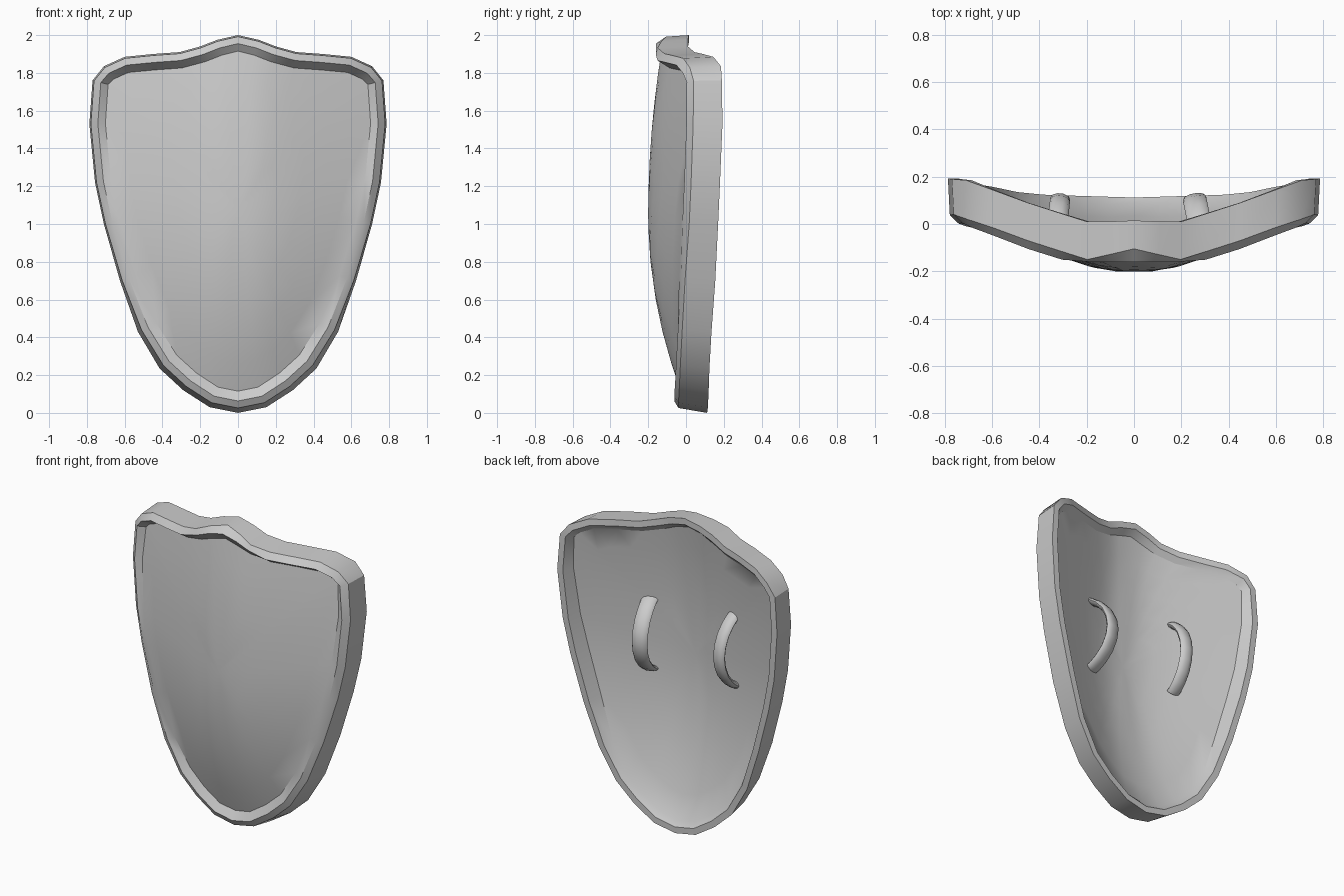
import bpy, bmesh, math
from mathutils import Vector

if "Cube" in bpy.data.objects:
    bpy.data.objects.remove(bpy.data.objects["Cube"])

# Half outline, top to bottom: x, z, y of front edge, y of back edge
HALF = [
    (0, 2.0, -.105, .015), (.11, 1.975, -.13, .01), (.2, 1.94, -.15, .01),
    (.31, 1.91, -.115, .045), (.45, 1.90, -.07, .09), (.6, 1.885, -.015, .145),
    (.71, 1.835, .02, .185), (.77, 1.76, .04, .19), (.787, 1.53, .038, .193),
    (.757, 1.22, .027, .18), (.71, 1.0, .017, .17), (.625, .70, -.005, .155),
    (.53, .43, -.02, .135), (.415, .235, -.03, .124), (.29, .12, -.035, .12),
    (.15, .03, -.04, .116), (0, 0, -.04, .112)]
LOOP = HALF + [(-x, z, a, b) for x, z, a, b in HALF[-2:0:-1]]
N = len(LOOP)
CENTRE_Z = 1.08


def inset(i, d):
    """Outline point i moved inwards by d, as (x, z)."""
    p, q = LOOP[i - 1], LOOP[(i + 1) % N]
    n = Vector((-(p[1] - q[1]), p[0] - q[0])).normalized()
    return LOOP[i][0] + n.x * d, LOOP[i][1] + n.y * d


def foot(i, d, extra):
    """Inset distance that grows towards the bottom of the shield."""
    return d + extra * min(1, max(0, (.8 - LOOP[i][1]) / .5))


def face_y(x, z):
    """Front surface of the curved board."""
    side = .37 * (math.sqrt((max(abs(x) - .08, 0)) ** 2 + .0064) - .08)
    k = .06 * ((z - 1.05) / .8) ** 2 if z > 1.05 else .16 * ((1.05 - z) / .9) ** 2
    return -.2 + side + k


def finish(bm, name, angle):
    bmesh.ops.recalc_face_normals(bm, faces=bm.faces)
    me = bpy.data.meshes.new(name)
    bm.to_mesh(me)
    bm.free()
    ob = bpy.data.objects.new(name, me)
    bpy.context.collection.objects.link(ob)
    bpy.ops.object.select_all(action='DESELECT')
    ob.select_set(True)
    bpy.context.view_layer.objects.active = ob
    bpy.ops.object.shade_smooth_by_angle(angle=math.radians(angle))


def bridge(bm, a, b):
    for i in range(len(a)):
        j = (i + 1) % len(a)
        bm.faces.new((a[i], a[j], b[j], b[i]))


# Shield body: rings from the middle of the front, round the rim, to the back
bm = bmesh.new()


def ring(d, extra, y):
    out = []
    for i in range(N):
        x, z = inset(i, foot(i, d, extra))
        out.append(bm.verts.new((x, y(i), z)))
    return out


def board(d, extra, thick):
    """Board rings shrinking to a central vertex; returns the outermost."""
    rings = []
    for s in (1, .85, .68, .5, .3, .12):
        r = []
        for i in range(N):
            x, z = inset(i, foot(i, d, extra))
            x, z = x * s, CENTRE_Z + (z - CENTRE_Z) * s
            r.append(bm.verts.new((x, face_y(x, z) + thick, z)))
        rings.append(r)
    for a, b in zip(rings, rings[1:]):
        bridge(bm, a, b)
    c = bm.verts.new((0, face_y(0, CENTRE_Z) + thick, CENTRE_Z))
    for i in range(N):
        bm.faces.new((rings[-1][i], rings[-1][(i + 1) % N], c))
    return rings[0]


def ridge_y(i):
    x, z, y, _ = LOOP[i]
    if z > 1.92:
        return -.16
    return y - (.036 if z > .9 else .022)


profile = [
    board(.085, .03, 0),
    ring(.045, .018, ridge_y),
    ring(.008, .018, lambda i: LOOP[i][2]),
    ring(0, 0, lambda i: LOOP[i][3]),
    ring(.04, 0, lambda i: LOOP[i][3]),
    board(.072, 0, .1)]
for a, b in zip(profile, profile[1:]):
    bridge(bm, a, b)
finish(bm, "shield_body", 30)


# Arm straps: elliptical section swept along a bowed path on the back
def strap(name, x, z0, lean, width, thick, bow):
    bm = bmesh.new()
    out = Vector((-math.sin(lean), math.cos(lean), 0))
    across = Vector((math.cos(lean), math.sin(lean), 0))
    base = Vector((x, face_y(x, z0) + .11, z0))
    path = [(.225, -.08), (.216, .08), (.182, .4), (.13, .72), (.065, .93)]
    path = [(-z, h) for z, h in path] + [(0, 1)] + path[::-1]
    pts = [base + out * (h * bow) + Vector((0, 0, z)) for z, h in path]
    rings = []
    for i, p in enumerate(pts):
        t = (pts[min(i + 1, len(pts) - 1)] - pts[max(i - 1, 0)]).normalized()
        nrm = across.cross(t)
        rings.append([bm.verts.new(p + across * math.cos(a) * width / 2
                                   + nrm * math.sin(a) * thick / 2)
                      for a in (k * math.tau / 10 for k in range(10))])
    for a, b in zip(rings, rings[1:]):
        bridge(bm, a, b)
    bm.faces.new(rings[0])
    bm.faces.new(rings[-1])
    finish(bm, name, 45)


strap("forearm_strap", .285, 1.16, .2, .1, .04, .15)
strap("hand_grip", -.325, 1.22, -.1, .085, .045, .13)
